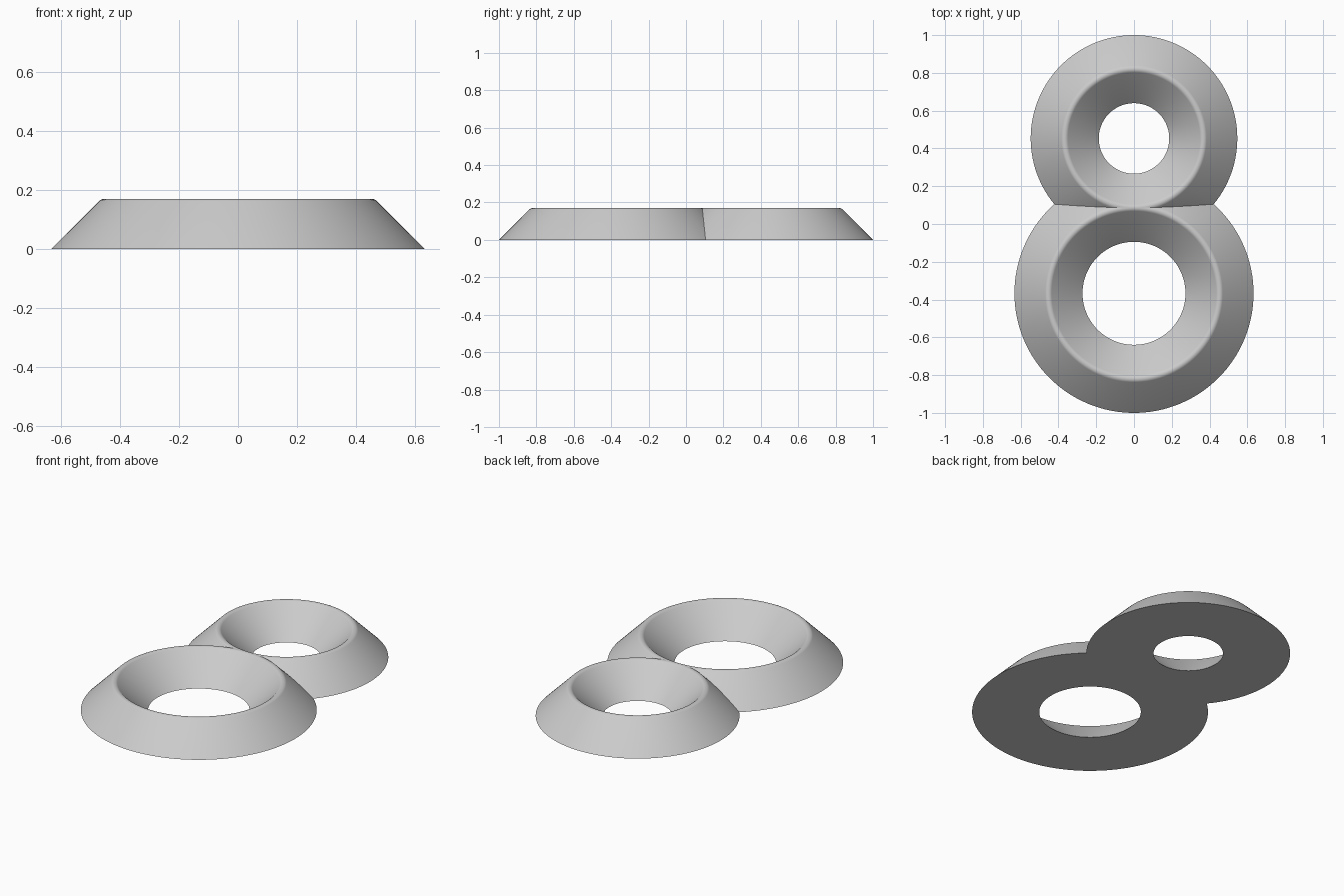
import bpy, bmesh, math

cube = bpy.data.objects.get("Cube")
if cube:
    bpy.data.objects.remove(cube, do_unlink=True)

HEIGHT = 0.17
HALF = 0.18       # half the width of a ring's base
ROUND = 0.025     # rounding of the ridge

grey = bpy.data.materials.new("light_grey")
grey.use_nodes = True
color = (0.6, 0.6, 0.6, 1)
grey.diffuse_color = color
grey.node_tree.nodes["Principled BSDF"].inputs["Base Color"].default_value = color


def ring(name, y, outer, steps=128):
    """Lathe a triangular section with a rounded ridge around a vertical axis."""
    mid = outer - HALF
    section = [(outer, 0)]
    for i in range(9):
        a = math.radians(45 + 90 * i / 8)
        section.append((mid + ROUND * math.cos(a), HEIGHT - ROUND + ROUND * math.sin(a)))
    section.append((mid - HALF - 0.0005, 0))
    bm = bmesh.new()
    loops = []
    for s in range(steps):
        t = math.tau * s / steps
        loops.append([bm.verts.new((r * math.sin(t), y - r * math.cos(t), z)) for r, z in section])
    n = len(section)
    for s in range(steps):
        a, b = loops[s], loops[(s + 1) % steps]
        for i in range(n):
            j = (i + 1) % n
            bm.faces.new((a[i], b[i], b[j], a[j]))
    bmesh.ops.recalc_face_normals(bm, faces=bm.faces)
    mesh = bpy.data.meshes.new(name)
    bm.to_mesh(mesh)
    bm.free()
    mesh.materials.append(grey)
    obj = bpy.data.objects.new(name, mesh)
    bpy.context.collection.objects.link(obj)
    return obj


# Large front ring and smaller back ring, fused where they meet
body = ring("double_ring", -0.367, 0.633)
back = ring("back_ring", 0.453, 0.547)
union = body.modifiers.new("union", "BOOLEAN")
union.operation = "UNION"
union.solver = "EXACT"
union.object = back

bpy.ops.object.select_all(action="DESELECT")
body.select_set(True)
bpy.context.view_layer.objects.active = body
bpy.ops.object.modifier_apply(modifier="union")
bpy.data.objects.remove(back, do_unlink=True)
bpy.ops.object.shade_smooth_by_angle(angle=math.radians(30))
